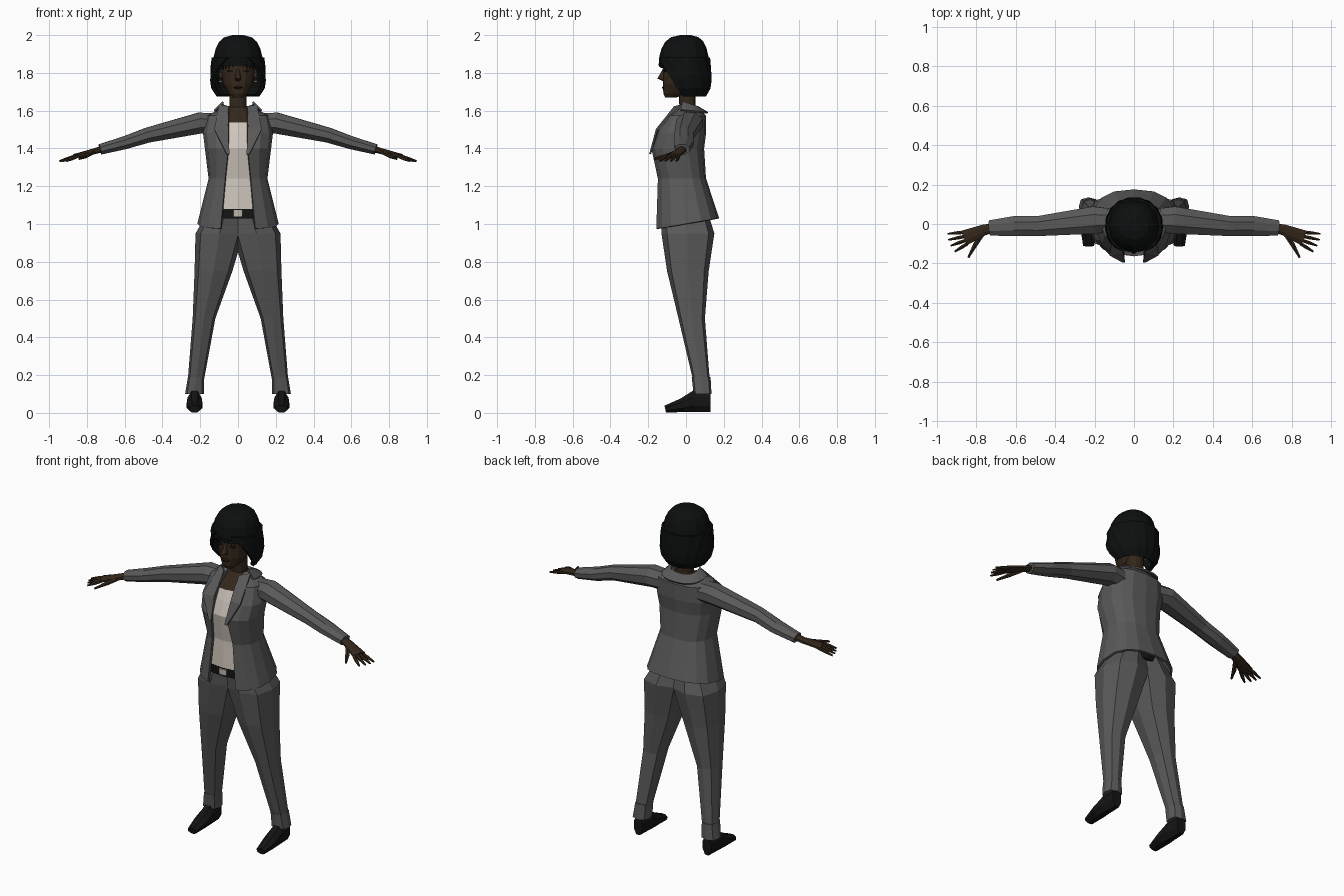
import bpy, bmesh
from math import sin, cos, asin, pi, tau, radians, copysign
from mathutils import Vector

default_cube = bpy.data.objects.get("Cube")
if default_cube:
    bpy.data.objects.remove(default_cube)


def material(name, red, green, blue):
    mat = bpy.data.materials.new(name)
    mat.use_nodes = True
    mat.diffuse_color = (red, green, blue, 1)
    shader = mat.node_tree.nodes["Principled BSDF"]
    shader.inputs["Base Color"].default_value = (red, green, blue, 1)
    shader.inputs["Roughness"].default_value = .9
    return mat


suit = material("charcoal_suit", .1, .1, .1)
skin = material("dark_brown_skin", .035, .021, .011)
black_hair = material("black_hair", .004, .005, .005)
cotton = material("off_white_cotton", .62, .56, .5)
leather = material("black_leather", .007, .007, .007)
lip_colour = material("dark_lips", .02, .008, .006)
metal = material("pale_metal", .5, .47, .4)


def surface(name, rows, mat, closed=True, caps=True, thickness=0):
    """Bridge rows of points into a surface and mirror it across x."""
    bm = bmesh.new()
    vert_rows = [[bm.verts.new(point) for point in row] for row in rows]
    count = len(rows[0])
    for upper, lower in zip(vert_rows, vert_rows[1:]):
        for i in range(count if closed else count - 1):
            j = (i + 1) % count
            bm.faces.new((upper[i], upper[j], lower[j], lower[i]))
    if caps:
        bm.faces.new(vert_rows[0])
        bm.faces.new(vert_rows[-1])
    bmesh.ops.recalc_face_normals(bm, faces=bm.faces)
    mesh = bpy.data.meshes.new(name)
    bm.to_mesh(mesh)
    bm.free()
    mesh.materials.append(mat)
    part = bpy.data.objects.new(name, mesh)
    bpy.context.collection.objects.link(part)
    part.modifiers.new("mirror", 'MIRROR')
    if thickness:
        solid = part.modifiers.new("thickness", 'SOLIDIFY')
        solid.thickness = thickness
        solid.offset = 0


def half_ring(z, width, front, back, start=0, tilt=0, count=8, power=.8, ripple=0):
    """Half of a rounded section, from the start angle at the front to the back."""
    points = []
    middle, depth = (front + back) / 2, (back - front) / 2
    first = radians(start)
    for i in range(count):
        angle = first + (pi - first) * i / (count - 1)
        scale = 1 + ripple * (-1) ** i
        along = copysign(abs(cos(angle)) ** power, cos(angle))
        x = width * scale * max(sin(angle), 0) ** power if i < count - 1 else 0
        y = middle - depth * scale * along
        points.append((x, y, z + tilt * y))
    return points


def body(name, rings, mat, caps=True, **options):
    surface(name, [half_ring(*ring, **options) for ring in rings], mat, False, caps)


def tube(name, stations, mat, sides=8):
    """Limb through stations of x, y, z, half width and half height."""
    centres = [Vector(station[:3]) for station in stations]
    last = len(centres) - 1
    rows = []
    for i, (x, y, z, width, height) in enumerate(stations):
        along = centres[min(i + 1, last)] - centres[max(i - 1, 0)]
        across = Vector((0, 0, 1)).cross(along).normalized()
        up = along.cross(across).normalized()
        angles = [tau * (k + .5) / sides for k in range(sides)]
        rows.append([centres[i] + across * width * cos(a) + up * height * sin(a) for a in angles])
    surface(name, rows, mat)


def leg_section(z, inner, outer, front, back):
    """Creased trouser section with pressed front and back edges."""
    points = []
    for k in range(8):
        angle = tau * k / 8
        across = copysign(abs(sin(angle)) ** .7, sin(angle))
        along = copysign(abs(cos(angle)) ** .7, cos(angle))
        points.append(((inner + outer) / 2 + across * (outer - inner) / 2,
                       (front + back) / 2 - along * (back - front) / 2, z))
    return points


# Trousers and turned-up cuffs
legs = [(1.08, -.03, .15, -.13, .11), (.95, -.03, .225, -.13, .15), (.75, .03, .23, -.1, .12),
        (.5, .12, .24, -.04, .1), (.12, .19, .27, .05, .13)]
surface("trousers", [leg_section(*ring) for ring in legs], suit)
surface("trouser_cuffs", [leg_section(.19, .18, .265, .03, .13),
                          leg_section(.1, .18, .28, .04, .135)], suit)

# Shoes
tube("shoes", [(.23, .13, .06, .03, .06), (.23, .04, .06, .04, .06),
               (.23, -.02, .04, .045, .04), (.23, -.11, .02, .03, .02)], leather)

# Jacket: open at the front, with a flared and tilted hem
jacket = [(1.62, .06, -.03, .06), (1.57, .16, -.1, .1), (1.48, .18, -.15, .1),
          (1.4, .17, -.18, .09), (1.24, .15, -.15, .1), (1, .21, -.16, .17)]
jacket_rows = []
for z, width, front, back in jacket:
    gap = .05 + .1 * max(0, 1.4 - z)
    start = asin(min(gap / width, .95) ** 1.25) * 180 / pi
    hem_tilt = .17 if z == 1 else 0
    jacket_rows.append(half_ring(z, width, front, back, start, hem_tilt))
surface("jacket", jacket_rows, suit, False, False, .012)

# Shirt follows the jacket just inside it
shirt = [(1.54, .12, -.11, .07)]
for z, width, front, back in jacket[2:]:
    shirt.append((max(z, 1.07), width * .8, front * .91, back * .8))
body("shirt", shirt, cotton, caps=False)

# Belt and buckle
body("belt", [(z, .16, -.146, .12) for z in (1.08, 1.03)], leather)
body("belt_buckle", [(z, .025, -.153, -.13) for z in (1.075, 1.04)], metal)

# Collar and lapels
surface("collar", [half_ring(1.64, .08, -.06, .065, 75, -.35),
                   half_ring(1.6, .125, -.1, .115, 75, -.1)], suit, False, False, .01)
surface("lapels", [[(.05, -.06, 1.62), (.1, -.02, 1.63)],
                   [(.055, -.145, 1.5), (.125, -.155, 1.5)],
                   [(.045, -.19, 1.37), (.06, -.19, 1.37)]], suit, False, False, .01)

# Sleeves
tube("sleeves", [(.1, .02, 1.53, .06, .06), (.2, .02, 1.535, .075, .06),
                 (.48, -.01, 1.47, .055, .043), (.6, -.01, 1.43, .055, .037),
                 (.73, -.02, 1.395, .042, .03)], suit)

# Hands with four spread fingers and a thumb
tube("palms", [(.71, -.02, 1.4, .025, .018), (.76, -.03, 1.385, .03, .016),
               (.86, -.07, 1.36, .042, .012)], skin)
for i in range(4):
    root = Vector((.845, -.04 - .02 * i, 1.362))
    tip = Vector((.945 - .004 * i * i, -.05 - .03 * i, 1.333))
    knuckle = root.lerp(tip, .5)
    tube(f"finger_{i + 1}", [(*root, .01, .01), (*knuckle, .01, .01), (*tip, .005, .005)], skin, 6)
tube("thumbs", [(.765, -.045, 1.38, .014, .012), (.805, -.105, 1.36, .013, .012),
                (.84, -.17, 1.345, .006, .006)], skin, 6)

# Neck and upper chest
body("neck", [(1.72, .045, -.04, .05), (1.62, .045, -.035, .05), (1.58, .08, -.065, .06),
              (1.53, .125, -.11, .07), (1.47, .12, -.1, .06)], skin)

# Head and face
body("head", [(1.67, .03, -.11, -.05), (1.69, .05, -.12, .01), (1.74, .08, -.122, .06),
              (1.88, .1, -.122, .1), (1.95, .07, -.09, .07)], skin, power=.9)
body("nose", [(1.82, .006, -.123, -.1), (1.77, .016, -.152, -.1), (1.755, .01, -.12, -.1)], skin)
body("lips", [(1.73, .015, -.122, -.1), (1.722, .025, -.128, -.1), (1.714, .012, -.122, -.1)], lip_colour)
tube("eyes", [(.04, y, 1.81, .016, .006) for y in (-.1, -.12)], leather)
tube("ears", [(x, 0, 1.79, .016, .03) for x in (.085, .1)], skin, 6)
tube("earrings", [(x, -.02, 1.755, .006, .006) for x in (.085, .1)], metal, 6)

# Hair: a domed cap, then a bob swept back from the face and tucked in below
strands = dict(power=.95, ripple=.015)
cap_rings = []
for i in range(6):
    angle = i * radians(17)
    scale = cos(angle) ** .6
    cap_rings.append((1.84 + .16 * sin(angle), .13 * scale, -.143 * scale, .12 * scale))
body("hair_cap", cap_rings, black_hair, count=13, **strands)
bob_rows = []
for i in range(6):
    drop = i / 5
    scale = 1 + .1 * drop - .3 * drop ** 6
    sweep = 20 + 65 * drop ** .7
    bob_rows.append(half_ring(1.88 - .2 * drop, .13 * scale, -.14 * scale, .12 * scale,
                              sweep, count=12, **strands))
surface("hair_bob", bob_rows, black_hair, False, False, .02)

# Pointed fringe locks, longer towards the temples
for i in range(6):
    outline = [(-.07, 1.86), (.07, 1.86), (0, 1.835 - .004 * i)]
    rows = []
    for scale in (1, .93):
        rows.append([(.129 * scale * max(sin(.07 + .16 * i + shift), 0),
                      -.012 - .132 * scale * cos(.07 + .16 * i + shift), z) for shift, z in outline])
    surface(f"fringe_lock_{i + 1}", rows, black_hair)
